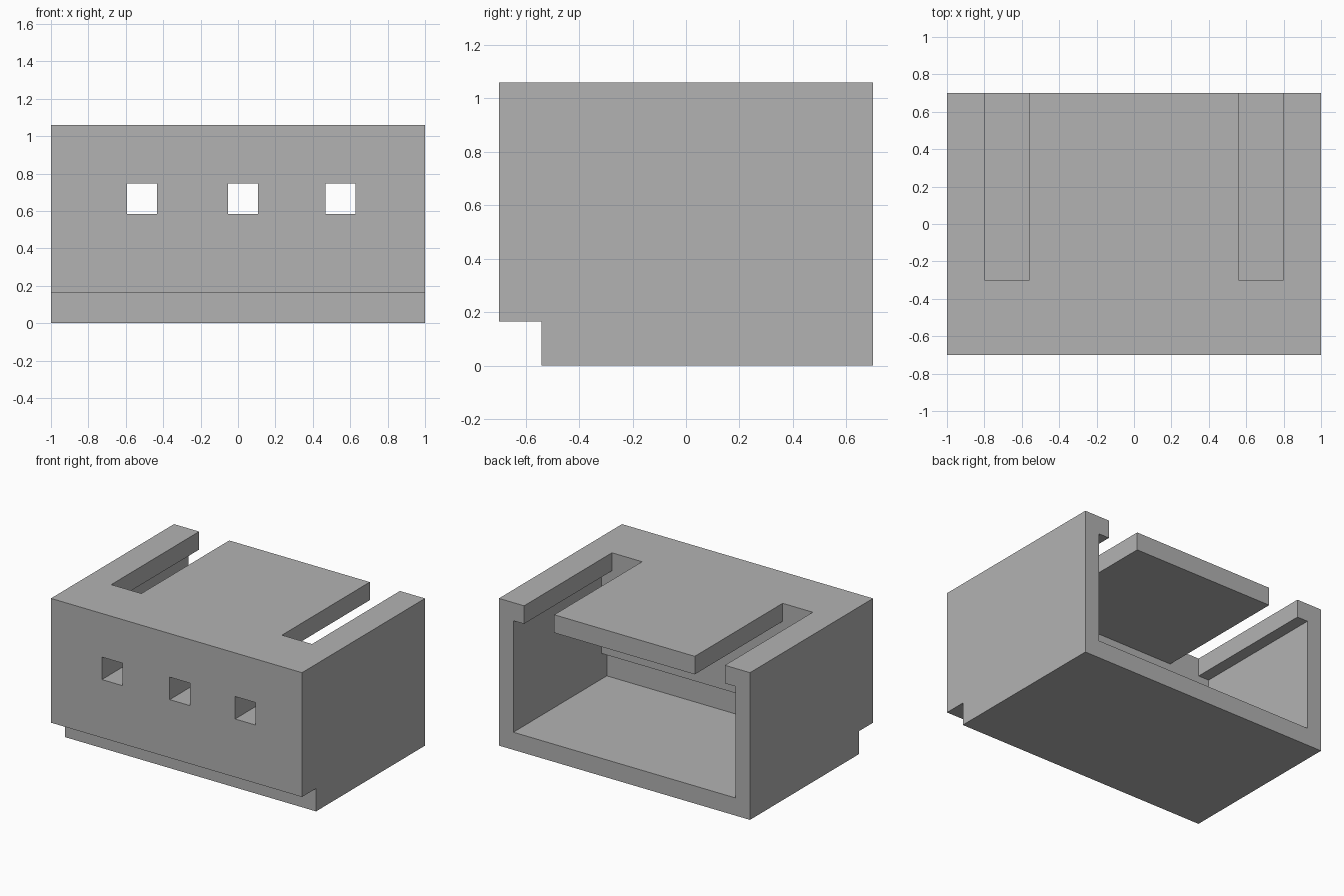
import bpy
import bmesh

cube = bpy.data.objects.get("Cube")
if cube:
    bpy.data.objects.remove(cube, do_unlink=True)

# Main dimensions
HALF_W, HALF_D, HEIGHT = 1.0, 0.7, 1.06
WALL, FLOOR, ROOF_Z = 0.115, 0.127, 0.93
INNER_FRONT = -0.3      # inner face of the thick front wall
OVER = 0.2              # how far cutters poke outside

grey = bpy.data.materials.new("light grey plastic")
grey.use_nodes = True
colour = (0.448, 0.448, 0.448, 1.0)
grey.diffuse_color = colour
grey.node_tree.nodes["Principled BSDF"].inputs["Base Color"].default_value = colour


def extrude_profile(name, profile, x0, x1):
    """Extrude a closed (y, z) profile along x."""
    bm = bmesh.new()
    face = bm.faces.new([bm.verts.new((x0, y, z)) for y, z in profile])
    side = bmesh.ops.extrude_face_region(bm, geom=[face])["geom"]
    verts = [g for g in side if isinstance(g, bmesh.types.BMVert)]
    bmesh.ops.translate(bm, vec=(x1 - x0, 0, 0), verts=verts)
    bmesh.ops.recalc_face_normals(bm, faces=bm.faces)
    mesh = bpy.data.meshes.new(name)
    bm.to_mesh(mesh)
    bm.free()
    mesh.materials.append(grey)
    obj = bpy.data.objects.new(name, mesh)
    bpy.context.collection.objects.link(obj)
    return obj


def box(name, x0, x1, y0, y1, z0, z1):
    return extrude_profile(name, [(y0, z0), (y1, z0), (y1, z1), (y0, z1)], x0, x1)


# Housing block with the step along its lower front edge
housing = extrude_profile("connector_housing", [
    (-0.54, 0), (HALF_D, 0), (HALF_D, HEIGHT), (-HALF_D, HEIGHT),
    (-HALF_D, 0.165), (-0.54, 0.165)], -HALF_W, HALF_W)

# Rear cavity, slightly deeper near the floor
cutters = [extrude_profile("cavity_cutter", [
    (-0.363, FLOOR), (HALF_D + OVER, FLOOR), (HALF_D + OVER, ROOF_Z),
    (INNER_FRONT, ROOF_Z), (INNER_FRONT, 0.313), (-0.363, 0.313)],
    -HALF_W + WALL, HALF_W - WALL)]

# Two roof slots open to the rear
for label, x in (("right", -0.68), ("left", 0.68)):
    cutters.append(box(label + "_slot_cutter", x - 0.12, x + 0.12,
                       INNER_FRONT, HALF_D + OVER, 0.8, HEIGHT + OVER))

# Three square pin holes through the front wall
for i, x in enumerate((-0.513, 0.027, 0.548)):
    cutters.append(box(f"pin_hole_cutter_{i + 1}", x - 0.081, x + 0.081,
                       -HALF_D - OVER, INNER_FRONT + OVER, 0.584, 0.746))

# Cut everything out, then discard the cutters
bpy.context.view_layer.objects.active = housing
for cutter in cutters:
    cutter.hide_render = True
    mod = housing.modifiers.new(cutter.name, "BOOLEAN")
    mod.operation = "DIFFERENCE"
    mod.solver = "EXACT"
    mod.object = cutter
    bpy.ops.object.modifier_apply(modifier=mod.name)
    bpy.data.objects.remove(cutter, do_unlink=True)
